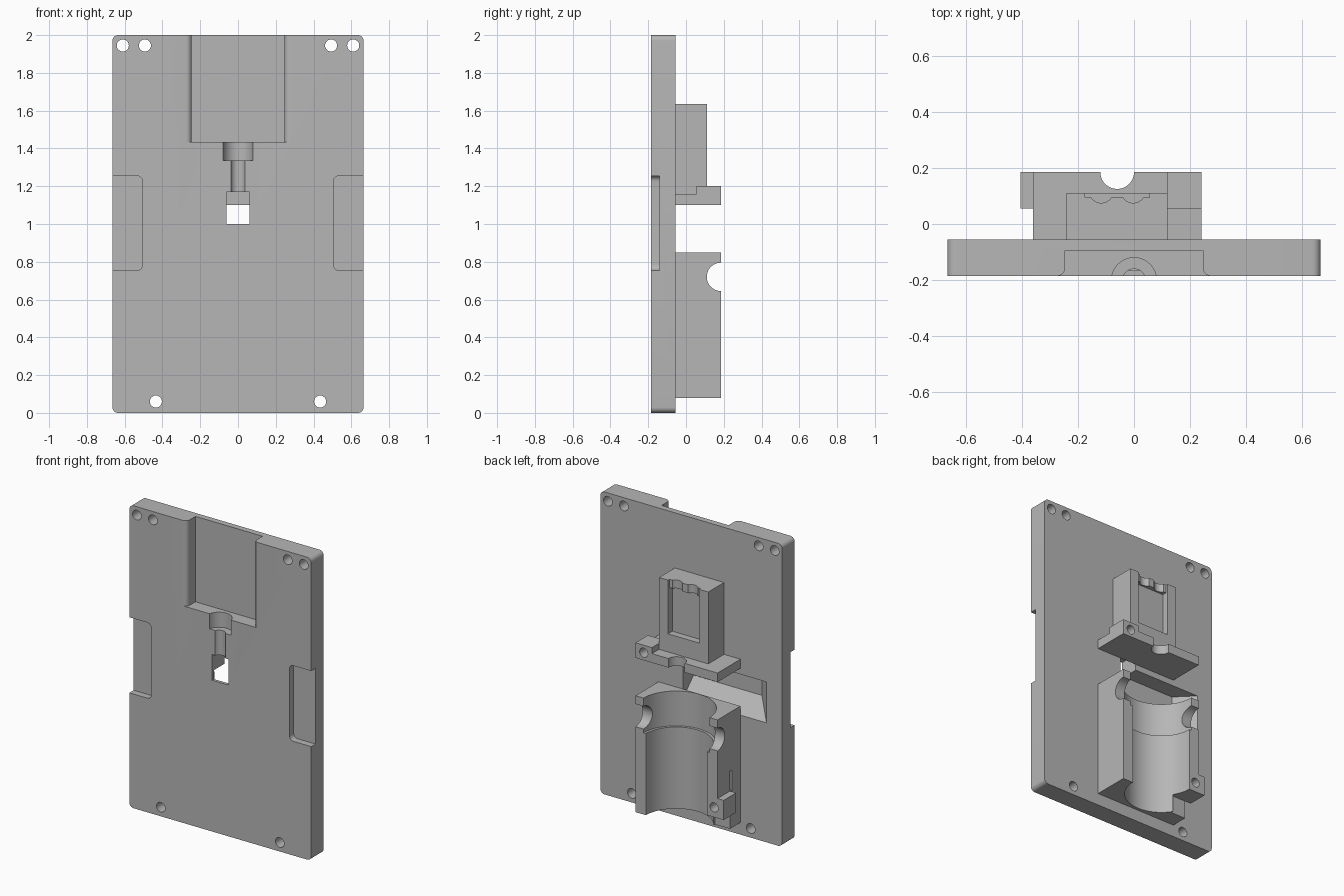
import bpy, bmesh
from math import sin, cos, radians

cube = bpy.data.objects.get("Cube")
if cube:
    bpy.data.objects.remove(cube, do_unlink=True)

grey = bpy.data.materials.new("plain grey")
grey.use_nodes = True
GREY = (0.47, 0.47, 0.47, 1)
grey.diffuse_color = GREY
grey.node_tree.nodes["Principled BSDF"].inputs["Base Color"].default_value = GREY

FRONT, BACK = -0.185, -0.055   # plate faces
REAR = 0.185                   # rear face of the mounts
MID = -0.06                    # centre line of the mounts


def finish(bm, name):
    bmesh.ops.recalc_face_normals(bm, faces=bm.faces)
    mesh = bpy.data.meshes.new(name)
    bm.to_mesh(mesh)
    bm.free()
    mesh.materials.append(grey)
    obj = bpy.data.objects.new(name, mesh)
    bpy.context.collection.objects.link(obj)
    return obj


def prism(name, axis, points, lo, hi):
    """Extrude a closed outline along an axis; outline is (y,z), (x,z) or (x,y)."""
    place = {"x": lambda u, v: (lo, u, v), "y": lambda u, v: (u, lo, v),
             "z": lambda u, v: (u, v, lo)}[axis]
    bm = bmesh.new()
    face = bm.faces.new([bm.verts.new(place(u, v)) for u, v in points])
    new = bmesh.ops.extrude_face_region(bm, geom=[face])["geom"]
    shift = [hi - lo if a == axis else 0 for a in "xyz"]
    bmesh.ops.translate(bm, vec=shift,
                        verts=[g for g in new if isinstance(g, bmesh.types.BMVert)])
    return finish(bm, name)


def box(name, x0, x1, y0, y1, z0, z1):
    return prism(name, "z", [(x0, y0), (x1, y0), (x1, y1), (x0, y1)], z0, z1)


def arc(u, v, r, start, end, steps=8):
    angles = [radians(start + (end - start) * i / steps) for i in range(steps + 1)]
    return [(u + r * cos(a), v + r * sin(a)) for a in angles]


def rod(axis, u, v, r, lo, hi, steps=48):
    return prism("cutter", axis, arc(u, v, r, 0, 360, steps)[:-1], lo, hi)


def hull(points):
    bm = bmesh.new()
    for p in points:
        bm.verts.new(p)
    bmesh.ops.convex_hull(bm, input=bm.verts)
    return finish(bm, "cutter")


def combine(target, tools, operation="DIFFERENCE"):
    bpy.context.view_layer.objects.active = target
    for tool in tools:
        mod = target.modifiers.new("combine", "BOOLEAN")
        mod.operation, mod.solver, mod.object = operation, "EXACT", tool
        bpy.ops.object.modifier_apply(modifier=mod.name)
        bpy.data.objects.remove(tool, do_unlink=True)


def smooth(obj):
    bpy.ops.object.select_all(action="DESELECT")
    obj.select_set(True)
    bpy.context.view_layer.objects.active = obj
    bpy.ops.object.shade_smooth_by_angle(angle=radians(30))


# Plate with rounded corners
W, R = 0.665, 0.03
outline = (arc(W - R, 2 - R, R, 0, 90) + arc(R - W, 2 - R, R, 90, 180)
           + arc(R - W, R, R, 180, 270) + arc(W - R, R, R, 270, 360))
plate = prism("base_plate", "y", outline, FRONT, BACK)

# Front pocket open at the top, with rounded-over side edges
half = (arc(0.275, FRONT + R, R, 270, 180))
pocket = ([(0.275, -0.25)] + half + [(0.245, -0.095)])
pocket += [(-x, y) for x, y in reversed(pocket)]
cuts = [prism("cutter", "z", pocket, 1.435, 2.1)]

# Stepped round channel and window below the pocket
cuts += [rod("z", 0, -0.2, 0.08, 1.335, 1.45),
         rod("z", 0, -0.2, 0.04, 1.1, 1.34),
         box("cutter", -0.06, 0.06, -0.3, 0.0, 1.0, 1.17)]

# Finger notches in both sides of the front
for side in (-1, 1):
    lower = ([(0.75, 0.73)] + arc(W, 0.73, 0.025, 90, 91, 1)
             + arc(0.535, 0.785, R, 270, 180))
    upper = [(x, 2.01 - z) for x, z in reversed(lower)]
    notch = [(side * x, z) for x, z in lower + upper]
    cuts.append(prism("cutter", "y", notch, -0.25, -0.14))

# Screw holes
for x, z in ((0.61, 1.945), (0.493, 1.945), (0.435, 0.06)):
    cuts += [rod("y", s * x, z, 0.032, -0.3, 0.1, 24) for s in (-1, 1)]

# Sloped cable pocket in the rear of the plate
cuts.append(hull([(x, y, z) for y, left, low in ((-0.045, -0.56, 0.78), (-0.165, -0.44, 0.90))
                  for x in (left, 0.06) for z in (low, 1.06)]))
combine(plate, cuts)
smooth(plate)

# Lower cradle with a screw ear
cradle = box("lower_cradle", -0.36, 0.24, BACK, REAR, 0.08, 0.85)
combine(cradle, [box("cutter", -0.5, -0.25, 0.055, 0.3, 0.0, 0.2)])
combine(cradle, [box("ear", -0.405, -0.30, 0.055, REAR, 0.2, 0.33)], "UNION")
combine(cradle, [
    rod("z", MID, 0.19, 0.225, 0.0, 0.7, 64),
    rod("z", MID, 0.19, 0.242, 0.62, 0.9, 64),
    rod("x", REAR, 0.72, 0.075, -0.6, 0.5),
    rod("y", -0.335, 0.265, 0.03, 0.08, 0.3, 24),
    box("cutter", -0.40, -0.33, 0.035, 0.055, 0.33, 0.46),
])
smooth(cradle)

# Middle ledge with a raised screw tab and a half-round cable notch
ledge = box("middle_ledge", -0.36, 0.24, BACK, REAR, 1.1, 1.16)
combine(ledge, [box("tab", 0.12, 0.24, 0.055, REAR, 1.1, 1.2)], "UNION")
combine(ledge, [rod("z", MID, REAR, 0.06, 1.0, 1.3),
                rod("y", 0.18, 1.15, 0.03, 0.08, 0.3, 24)])
smooth(ledge)

# Upper holder with a recessed rear window and two scallops in its lip
holder = box("upper_holder", -0.24, 0.12, BACK, 0.11, 1.16, 1.635)
combine(holder, [box("cutter", -0.175, 0.055, 0.065, 0.2, 1.28, 1.58),
                 box("cutter", -0.175, 0.055, 0.095, 0.2, 1.5, 1.7)]
        + [rod("z", MID + s * 0.057, 0.118, 0.043, 1.5, 1.7, 32) for s in (-1, 1)])
smooth(holder)
